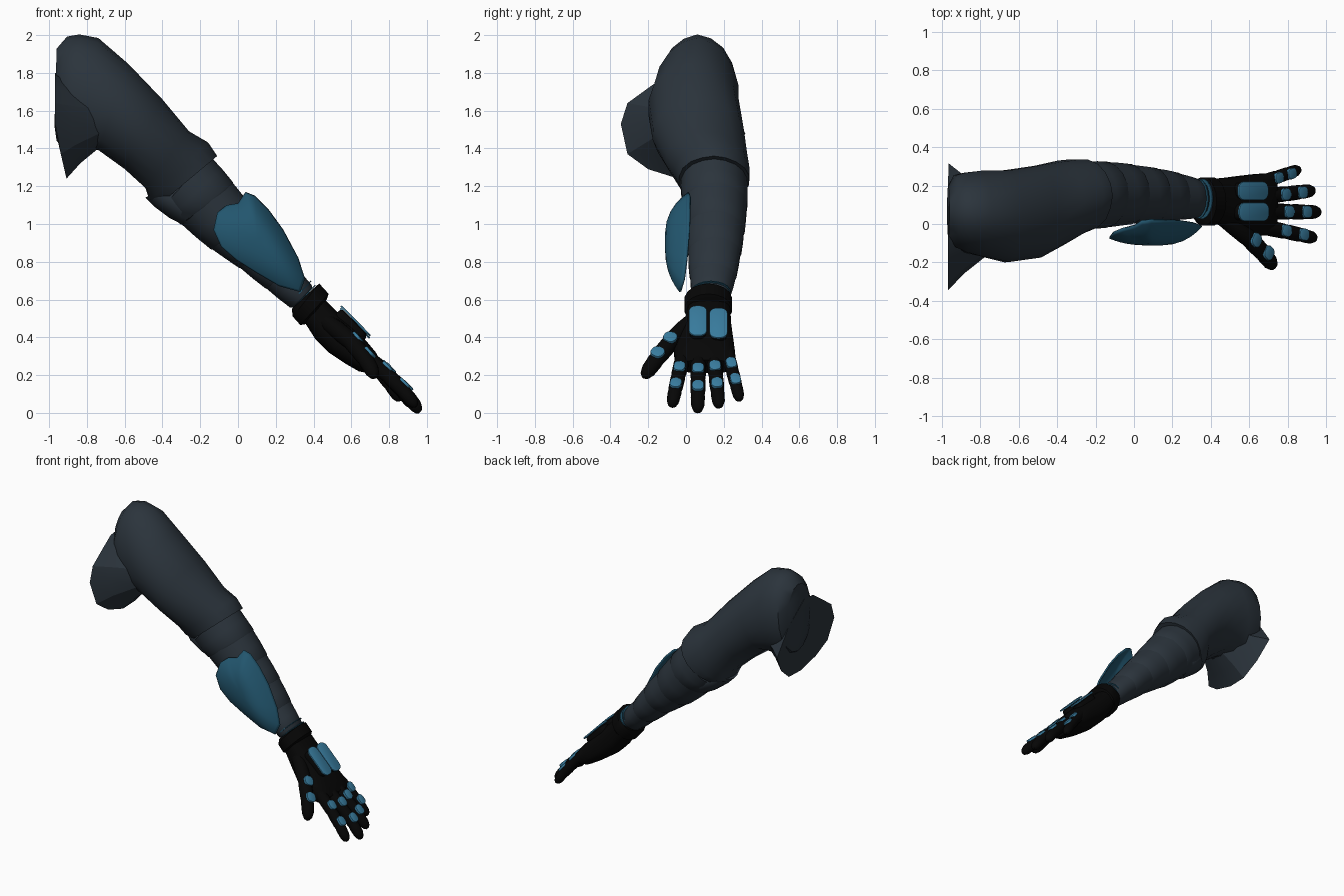
import bpy, bmesh, math, random
from mathutils import Vector, Matrix

random.seed(4)
if "Cube" in bpy.data.objects:
    bpy.data.objects.remove(bpy.data.objects["Cube"], do_unlink=True)


def material(name, rgb):
    m = bpy.data.materials.new(name)
    m.use_nodes = True
    m.diffuse_color = (*rgb, 1)
    m.node_tree.nodes["Principled BSDF"].inputs["Base Color"].default_value = (*rgb, 1)
    return m


CLOTH = material("slate cloth", (.024, .034, .045))
GLOVE = material("black glove", (.0018, .0018, .0018))
ARMOUR = material("deep blue armour", (.016, .092, .155))
PAD = material("light blue padding", (.040, .200, .340))


def finish(name, bm, mat, angle=40):
    bmesh.ops.recalc_face_normals(bm, faces=bm.faces)
    me = bpy.data.meshes.new(name)
    bm.to_mesh(me)
    bm.free()
    me.materials.append(mat)
    ob = bpy.data.objects.new(name, me)
    bpy.context.collection.objects.link(ob)
    bpy.ops.object.select_all(action="DESELECT")
    ob.select_set(True)
    bpy.context.view_layer.objects.active = ob
    bpy.ops.object.shade_smooth_by_angle(angle=math.radians(angle))
    return ob


def loft(name, rings, mat, angle=40):
    """Skin a list of equal-length point rings and cap both ends."""
    bm = bmesh.new()
    vs = [[bm.verts.new(p) for p in ring] for ring in rings]
    n = len(vs[0])
    for a, b in zip(vs, vs[1:]):
        for i in range(n):
            j = (i + 1) % n
            bm.faces.new((a[i], a[j], b[j], b[i]))
    bm.faces.new(vs[0])
    bm.faces.new(vs[-1])
    return finish(name, bm, mat, angle)


def section(px, pz, qx, qz, y0, y1, n=18, power=1.0, jitter=0.0):
    """Oval ring between an upper point p and a lower point q, spanning y0..y1."""
    c = Vector(((px + qx) / 2, (y0 + y1) / 2, (pz + qz) / 2))
    u = Vector(((px - qx) / 2, 0, (pz - qz) / 2))
    v = Vector((0, (y1 - y0) / 2, 0))
    soft = lambda t: math.copysign(abs(t) ** power, t)
    ring = []
    for i in range(n):
        a = math.tau * i / n
        k = 1 + random.uniform(-jitter, jitter)
        ring.append(c + (u * soft(math.cos(a)) + v * soft(math.sin(a))) * k)
    return ring


def sleeve(name, rows, mat=CLOTH, **kw):
    return loft(name, [section(*r, **kw) for r in rows], mat)


# Upper sleeve, rounded over the shoulder and ending in a lip over the elbow
sleeve("upper_sleeve", [
    (-.960, 1.93, -.972, 1.52, -.07, .20),
    (-.905, 1.99, -.960, 1.44, -.12, .255),
    (-.84, 2.00, -.92, 1.41, -.15, .27),
    (-.74, 1.98, -.86, 1.39, -.17, .28),
    (-.58, 1.85, -.74, 1.39, -.20, .28),
    (-.40, 1.66, -.60, 1.29, -.18, .31),
    (-.26, 1.49, -.49, 1.19, -.11, .33),
    (-.16, 1.43, -.47, 1.12, -.06, .34),
    (-.11, 1.36, -.42, 1.10, -.04, .335),
    (-.14, 1.34, -.40, 1.12, -.01, .31)], jitter=.015)

# Armhole flap flaring out towards the chest and hanging below the shoulder
hole = [(.00, 1.80), (-.10, 1.79), (-.20, 1.72), (-.31, 1.64), (-.345, 1.53),
        (-.31, 1.37), (-.20, 1.29), (-.04, 1.24), (.10, 1.245), (.22, 1.34),
        (.315, 1.48), (.19, 1.66)]
flap_rings = []
for x, k in ((-.968, 1), (-.88, .76), (-.72, .42)):
    flap_rings.append([(x + .06 * max(0, 1.5 - z) / .26 * k, .03 + (y - .03) * k,
                        1.58 + (z - 1.58) * k) for y, z in hole])
loft("armhole_flap", flap_rings, CLOTH, 25)

# Forearm as overlapping wrapped bands that taper to the wrist
stations = [(-.15, 1.36, -.41, 1.08, -.03, .325), (-.03, 1.22, -.30, 1.00, -.02, .325),
            (.08, 1.07, -.14, .87, 0, .31), (.19, .93, .01, .77, .01, .29),
            (.29, .79, .15, .66, .02, .265), (.39, .67, .28, .56, .035, .23)]
for i, (a, b) in enumerate(zip(stations, stations[1:])):
    a, b = Vector(a), Vector(b)
    grow = Vector((.003, .003, -.003, -.003, -.003, .003))
    lip = b + (b - a) * .06
    sleeve(f"forearm_wrap_{i + 1}", [a, (a + b) / 2 + grow, b + grow, lip - grow], jitter=.008)

# Loose cloth fold under the elbow
sleeve("elbow_fold", [(-.30, 1.24, -.49, 1.14, .02, .24), (-.28, 1.20, -.44, 1.09, 0, .28),
                      (-.22, 1.12, -.36, 1.03, .02, .28), (-.16, 1.04, -.24, .97, .06, .24)])

# Forearm guard: a broad shell whose upper edge wraps back around the arm
outline = [(.04, 1.17), (.09, 1.15), (.16, 1.08), (.24, .97), (.32, .82), (.355, .71),
           (.33, .64), (.22, .67), (.10, .74), (-.01, .81), (-.09, .88), (-.13, .97),
           (-.11, 1.06), (-.06, 1.10), (.00, 1.11)]
bm = bmesh.new()
cx, cz = .105, .91
prev = None
for r in (1, .95, .87, .76, .6, .4, .15):
    ring = []
    for x, z in outline:
        side = max(-1, min(1, ((x - cx) * .74 + (z - cz) * .67) / .15))
        rim = -.03 + .05 * side
        ring.append(bm.verts.new((cx + (x - cx) * r, -.112 + (rim + .112) * r ** 2.8,
                                  cz + (z - cz) * r)))
    if prev:
        for i in range(len(ring)):
            j = (i + 1) % len(ring)
            bm.faces.new((prev[i], prev[j], ring[j], ring[i]))
    prev = ring
bm.faces.new(prev)
guard = finish("forearm_guard", bm, ARMOUR, 60)
shell = guard.modifiers.new("thickness", "SOLIDIFY")
shell.thickness = .012
shell.offset = -1

# Glove: cuff, palm and knuckle block
sleeve("glove_cuff", [(.395, .655, .285, .55, .02, .235), (.43, .685, .29, .51, -.01, .245),
                      (.48, .63, .33, .465, -.01, .245), (.47, .60, .36, .47, .01, .23)], GLOVE)
sleeve("glove_palm", [(.44, .62, .34, .50, .01, .235), (.53, .53, .41, .39, -.01, .24),
                      (.61, .455, .48, .32, -.045, .25), (.68, .38, .57, .26, -.065, .26),
                      (.73, .32, .64, .22, -.06, .265), (.75, .28, .69, .21, -.04, .255)],
       GLOVE, power=.75)

# Thin blue trim loops around the wrist
for i, d in enumerate((0, .022)):
    sleeve(f"wrist_trim_{i + 1}", [(.385 + d, .700 - d, .280 + d, .590 - d, .028, .236),
                                   (.389 + d, .696 - d, .284 + d, .586 - d, .028, .236)], ARMOUR)

BACK = Vector((.71, 0, .70)).normalized()
HAND = Vector((.70, 0, -.71))


def frame(direction):
    x = direction.normalized()
    z = (BACK - x * BACK.dot(x)).normalized()
    return x, z.cross(x), z


def pad(name, centre, direction, size, mat=PAD):
    """Rounded plate lying along a direction and facing the back of the hand."""
    bm = bmesh.new()
    bmesh.ops.create_cube(bm, size=1)
    bmesh.ops.scale(bm, vec=size, verts=bm.verts)
    upright = [e for e in bm.edges if abs(e.verts[0].co.z - e.verts[1].co.z) > size[2] / 2]
    bmesh.ops.bevel(bm, geom=upright, offset=min(size[:2]) * .42, segments=5,
                    profile=.5, affect="EDGES")
    rim = [e for e in bm.edges if all(v.co.z > 0 for v in e.verts)]
    bmesh.ops.bevel(bm, geom=rim, offset=size[2] * .4, segments=2, profile=.5, affect="EDGES")
    rot = Matrix(frame(direction)).transposed().to_4x4()
    bm.transform(Matrix.Translation(centre) @ rot)
    return finish(name, bm, mat)


def finger(name, root, tip, radius, bend, pads):
    """Tapered finger with a blunt tip, joint creases and padded segments."""
    root, tip = Vector(root), Vector(tip)
    x, y, z = frame(tip - root)
    path = lambda t: root.lerp(tip, t) + z * bend * math.sin(math.pi * t)
    rings = []
    for t, k in ((0, 1), (.15, 1.05), (.36, 1.02), (.42, .95), (.48, 1), (.66, .97),
                 (.71, .9), (.76, .94), (.9, .86), (.97, .6), (1, .25)):
        rings.append([path(t) + (y * math.cos(a) + z * math.sin(a)) * radius * k
                      for a in (math.tau * i / 12 for i in range(12))])
    loft(name, rings, GLOVE)
    for i, t in enumerate(pads):
        pad(f"{name}_pad_{i + 1}", path(t) + z * radius * .95, tip - root,
            (.072, radius * 1.6, .016))


finger("index_finger", (.67, -.015, .30), (.945, -.075, .035), .039, .012, (.33, .66))
finger("middle_finger", (.69, .065, .29), (.965, .062, .005), .040, .014, (.30, .63))
finger("ring_finger", (.68, .145, .30), (.935, .175, .03), .039, .012, (.30, .64))
finger("little_finger", (.65, .215, .33), (.86, .285, .065), .035, .010, (.34, .66))
finger("thumb", (.47, .03, .48), (.73, -.225, .19), .046, .028, (.44, .70))

# Thin raised plates on the back of the hand, on dark backing blocks
for side, cy, shift in (("inner", .063, 0), ("outer", .172, .012)):
    centre = Vector((.623 - shift * .3, cy, .487 - shift))
    pad(f"{side}_hand_plate", centre, HAND, (.222, .096, .010))
    pad(f"{side}_hand_plate_backing", centre - BACK * .029, HAND, (.20, .084, .045), GLOVE)
